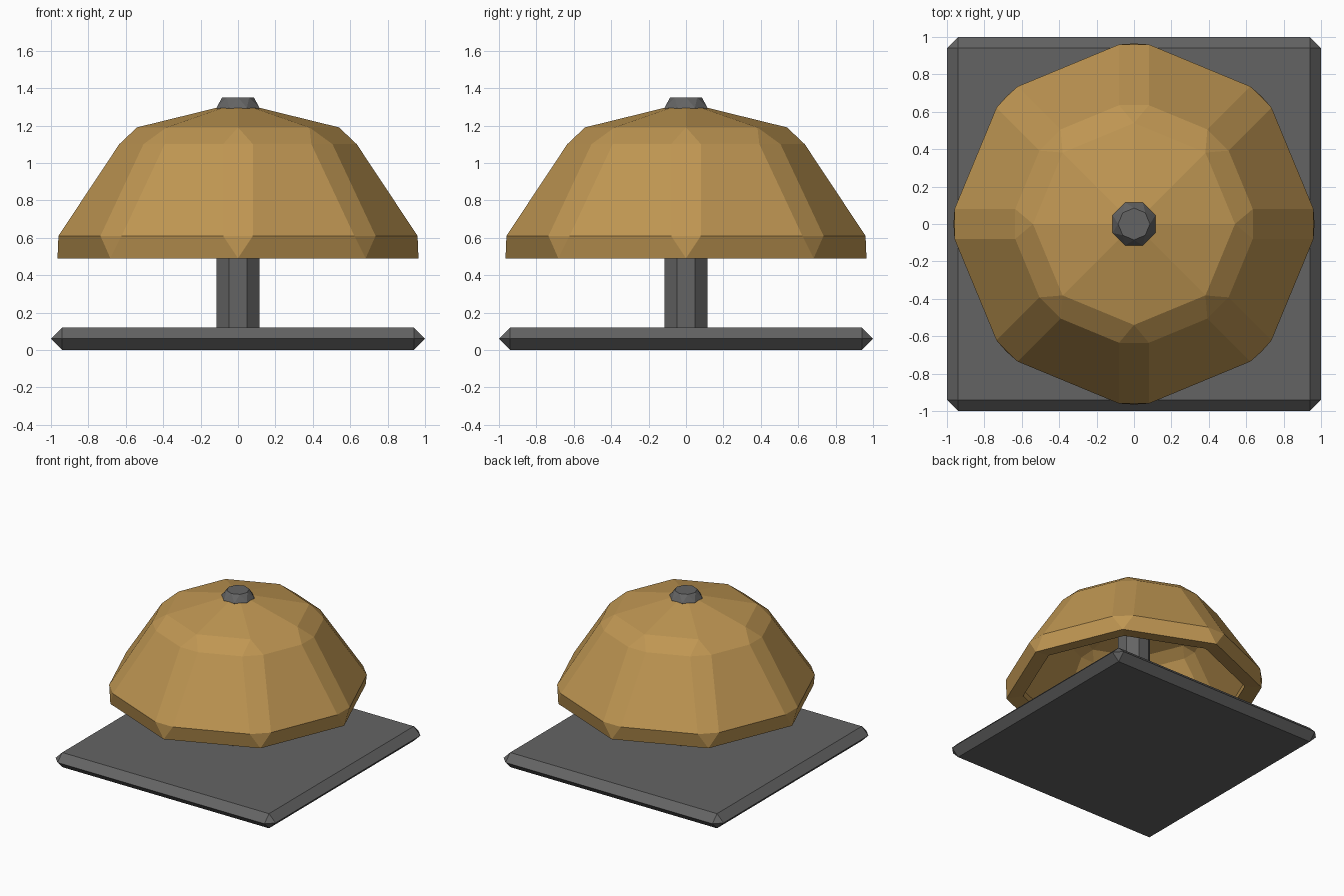
import bpy, bmesh
from math import pi, sin, cos

cube = bpy.data.objects.get("Cube")
if cube:
    bpy.data.objects.remove(cube, do_unlink=True)


def material(name, rgb):
    m = bpy.data.materials.new(name)
    m.use_nodes = True
    colour = (*rgb, 1)
    m.diffuse_color = colour
    m.node_tree.nodes["Principled BSDF"].inputs["Base Color"].default_value = colour
    return m


brass = material("warm brass", (0.52, 0.305, 0.085))
iron = material("dark grey iron", (0.127, 0.127, 0.127))


def ring(radius, z, half_width=0.0, turn=0.0):
    """Eight corners, each optionally split into a flat of the given half width."""
    points = []
    for k in range(8):
        a = k * pi / 4 + turn
        for h in ({-half_width, half_width} if half_width else {0.0}):
            points.append((radius * cos(a) - h * sin(a), radius * sin(a) + h * cos(a), z))
    return points


def hull(name, points, mat, open_below=None):
    """Faceted convex solid around the points, optionally open at the bottom."""
    bm = bmesh.new()
    for p in points:
        bm.verts.new(p)
    bmesh.ops.convex_hull(bm, input=bm.verts[:])
    bmesh.ops.recalc_face_normals(bm, faces=bm.faces[:])
    if open_below is not None:
        low = [f for f in bm.faces if all(v.co.z < open_below for v in f.verts)]
        bmesh.ops.delete(bm, geom=low, context='FACES')
    bmesh.ops.dissolve_limit(bm, angle_limit=0.02, verts=bm.verts[:], edges=bm.edges[:])
    mesh = bpy.data.meshes.new(name)
    bm.to_mesh(mesh)
    bm.free()
    mesh.materials.append(mat)
    obj = bpy.data.objects.new(name, mesh)
    bpy.context.collection.objects.link(obj)
    return obj


# Square base plate with chamfered edges
signs = (-1, 1)
plate = []
for sx in signs:
    for sy in signs:
        plate += [(sx * x, sy * y, z) for x, y, z in
                  ((0.94, 0.94, 0), (0.94, 0.94, 0.12), (1, 0.94, 0.06), (0.94, 1, 0.06))]
hull("base_plate", plate, iron)

# Post with tapered finial
hull("post", ring(0.1245, 0.10, turn=pi / 8) + ring(0.1245, 1.295, turn=pi / 8)
     + ring(0.085, 1.35), iron)

# Thick hollow bell dome, open below
dome = hull("bell_dome", ring(0.965, 0.49) + ring(0.96, 0.61, 0.08)
            + ring(0.635, 1.10, 0.08) + ring(0.54, 1.19) + [(0, 0, 1.323)],
            brass, open_below=0.5)
shell = dome.modifiers.new("wall_thickness", 'SOLIDIFY')
shell.thickness = 0.12
shell.offset = -1
shell.use_even_offset = True
